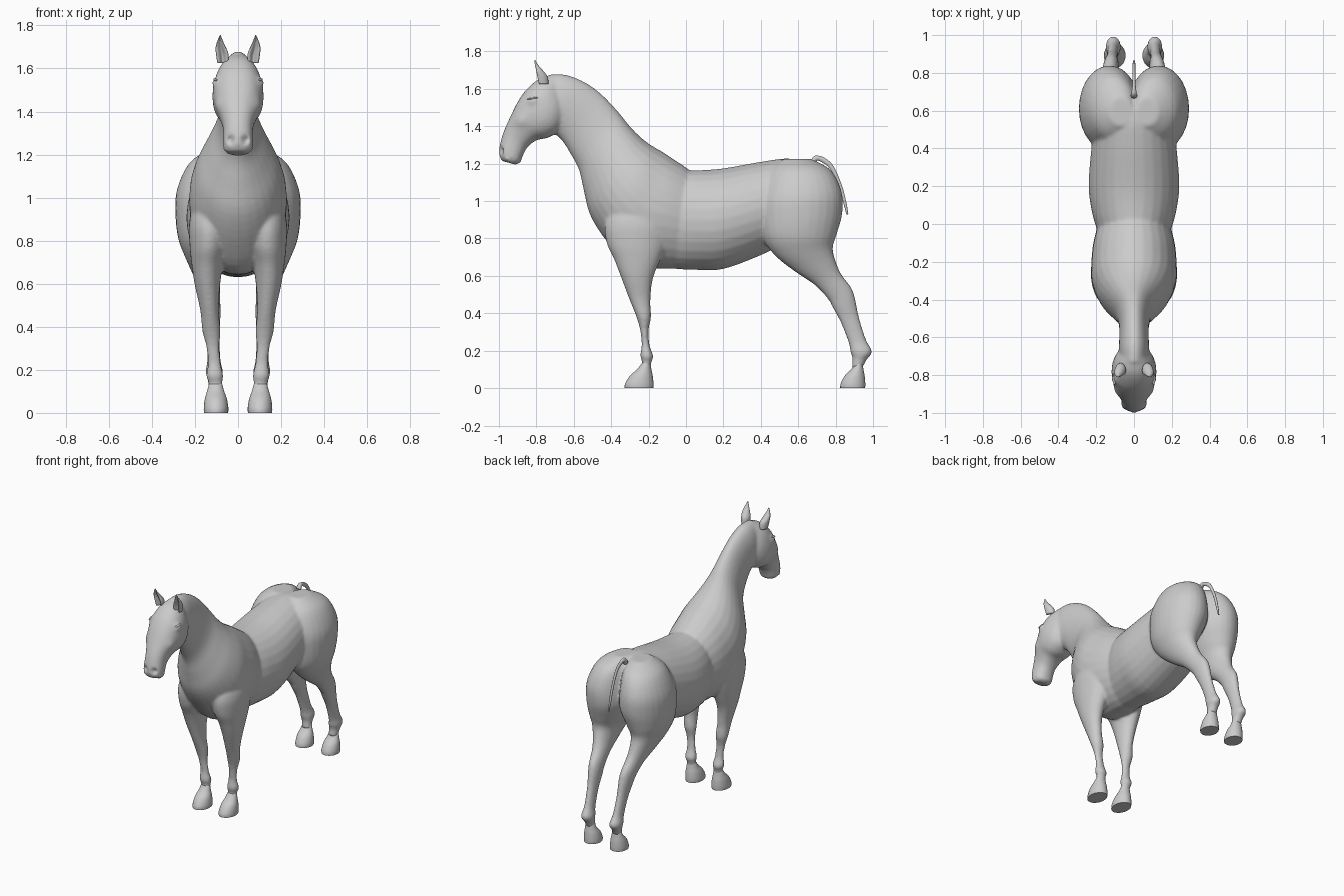
import bpy, bmesh, math
from mathutils import Vector

coat = bpy.data.materials.new("grey")
coat.diffuse_color = (0.6, 0.6, 0.6, 1)


def spline(rows, steps):
    """Catmull-Rom rows between the given sections."""
    out = []
    for i in range(len(rows) - 1):
        p0, p1 = rows[max(i - 1, 0)], rows[i]
        p2, p3 = rows[i + 1], rows[min(i + 2, len(rows) - 1)]
        for s in range(steps):
            t = s / steps
            out.append([0.5 * (2 * b + (c - a) * t + (2 * a - 5 * b + 4 * c - d) * t * t
                               + (3 * b - a - 3 * c + d) * t ** 3)
                        for a, b, c, d in zip(p0, p1, p2, p3)])
    return out + [list(rows[-1])]


def loft(bm, rows, side=1, steps=4, segs=28, power=1.0, scoop=0.0):
    """Skin sections: front y, front z, back y, back z, half width, centre x."""
    rings = []
    for y1, z1, y2, z2, w, x in spline(rows, steps):
        ring = []
        for k in range(segs):
            a = 2 * math.pi * k / segs
            c, s = math.cos(a), math.sin(a)
            c = math.copysign(abs(c) ** power, c)
            s = math.copysign(abs(s) ** power, s)
            if s > 0:
                s *= 1 - scoop * (1 - abs(c)) * 1.6
            ring.append(bm.verts.new((side * (x + w * c),
                                      (y1 + y2) / 2 + s * (y1 - y2) / 2,
                                      (z1 + z2) / 2 + s * (z1 - z2) / 2)))
        rings.append(ring)
    faces = [bm.faces.new(rings[0]), bm.faces.new(rings[-1])]
    for r, q in zip(rings, rings[1:]):
        for k in range(segs):
            n = (k + 1) % segs
            faces.append(bm.faces.new((r[k], r[n], q[n], q[k])))
    bmesh.ops.recalc_face_normals(bm, faces=faces)


def finish(name, bm):
    me = bpy.data.meshes.new(name)
    bm.to_mesh(me)
    bm.free()
    me.materials.append(coat)
    for p in me.polygons:
        p.use_smooth = True
    ob = bpy.data.objects.new(name, me)
    bpy.context.collection.objects.link(ob)
    return ob


barrel = [
    (0.66, 1.20, 0.66, 0.88, 0.14, 0), (0.55, 1.228, 0.55, 0.79, 0.20, 0),
    (0.40, 1.21, 0.41, 0.715, 0.225, 0), (0.20, 1.175, 0.20, 0.637, 0.24, 0),
    (0.06, 1.165, 0.06, 0.632, 0.222, 0), (-0.02, 1.17, -0.05, 0.637, 0.195, 0),
    (-0.10, 1.2, -0.15, 0.65, 0.17, 0)]
neck = [
    (0.035, 1.15, 0.02, 0.70, 0.175, 0), (0.0, 1.18, -0.04, 0.645, 0.195, 0),
    (-0.06, 1.22, -0.16, 0.64, 0.217, 0), (-0.12, 1.26, -0.30, 0.66, 0.226, 0),
    (-0.18, 1.295, -0.42, 0.78, 0.222, 0), (-0.235, 1.335, -0.51, 0.92, 0.19, 0),
    (-0.30, 1.40, -0.545, 1.05, 0.14, 0), (-0.36, 1.475, -0.57, 1.16, 0.098, 0),
    (-0.45, 1.57, -0.61, 1.24, 0.08, 0), (-0.54, 1.635, -0.66, 1.32, 0.078, 0),
    (-0.64, 1.675, -0.70, 1.36, 0.08, 0), (-0.73, 1.678, -0.75, 1.42, 0.07, 0)]
head = [
    (-0.71, 1.675, -0.645, 1.53, 0.055, 0), (-0.79, 1.65, -0.645, 1.45, 0.098, 0),
    (-0.855, 1.595, -0.68, 1.375, 0.118, 0), (-0.90, 1.53, -0.74, 1.338, 0.113, 0),
    (-0.94, 1.45, -0.80, 1.325, 0.09, 0), (-0.975, 1.37, -0.85, 1.285, 0.07, 0),
    (-0.995, 1.30, -0.875, 1.235, 0.068, 0), (-1.0, 1.255, -0.885, 1.207, 0.066, 0),
    (-0.985, 1.215, -0.91, 1.195, 0.048, 0)]
hind_leg = [
    (0.52, 1.225, 0.67, 1.225, 0.06, 0.07), (0.45, 1.16, 0.775, 1.165, 0.12, 0.105),
    (0.395, 1.03, 0.832, 1.05, 0.155, 0.128), (0.385, 0.92, 0.835, 0.93, 0.16, 0.131),
    (0.41, 0.80, 0.805, 0.82, 0.132, 0.146), (0.48, 0.705, 0.785, 0.75, 0.095, 0.152),
    (0.58, 0.625, 0.80, 0.68, 0.068, 0.145), (0.69, 0.55, 0.83, 0.61, 0.05, 0.133),
    (0.76, 0.475, 0.882, 0.54, 0.042, 0.124), (0.785, 0.43, 0.903, 0.485, 0.039, 0.12),
    (0.83, 0.345, 0.925, 0.38, 0.03, 0.116), (0.87, 0.24, 0.962, 0.26, 0.03, 0.112),
    (0.88, 0.19, 0.995, 0.195, 0.04, 0.11), (0.89, 0.16, 0.965, 0.15, 0.034, 0.107),
    (0.885, 0.11, 0.945, 0.11, 0.032, 0.104)]
fore_leg = [
    (-0.34, 1.06, -0.12, 1.06, 0.06, 0.12), (-0.43, 0.90, -0.08, 0.90, 0.095, 0.13),
    (-0.425, 0.78, -0.10, 0.78, 0.09, 0.135), (-0.385, 0.69, -0.14, 0.68, 0.073, 0.142),
    (-0.35, 0.60, -0.178, 0.58, 0.058, 0.142), (-0.305, 0.48, -0.19, 0.47, 0.043, 0.132),
    (-0.265, 0.38, -0.187, 0.38, 0.042, 0.124), (-0.245, 0.31, -0.20, 0.31, 0.031, 0.117),
    (-0.237, 0.23, -0.195, 0.23, 0.03, 0.11), (-0.245, 0.175, -0.175, 0.17, 0.04, 0.108),
    (-0.235, 0.14, -0.185, 0.14, 0.032, 0.105), (-0.24, 0.10, -0.19, 0.10, 0.032, 0.103)]

# Body, neck, head and legs fused into one skin
bm = bmesh.new()
loft(bm, barrel)
loft(bm, neck)
loft(bm, head, power=0.88)
for s in (1, -1):
    loft(bm, hind_leg, s)
    loft(bm, fore_leg, s)
raw = finish("body_raw", bm)
mod = raw.modifiers.new("fuse", 'REMESH')
mod.mode = 'VOXEL'
mod.voxel_size = 0.0095
mod.use_smooth_shade = True
mod = raw.modifiers.new("soften", 'SMOOTH')
mod.factor, mod.iterations = 0.5, 5
deps = bpy.context.evaluated_depsgraph_get()
skin = bpy.data.meshes.new_from_object(raw.evaluated_get(deps))
bpy.data.objects.remove(raw)
body = bpy.data.objects.new("body", skin)
bpy.context.collection.objects.link(body)

# Sculpted hollows and swellings: centre, radius, inward push along x, y, z
dents = [((0.035, -0.995, 1.268), 0.018, (-0.004, 0.022, 0)),   # nostril
         ((0.05, -0.955, 1.222), 0.014, (-0.012, 0, 0.006)),    # mouth corner
         ((0.105, -0.825, 1.54), 0.025, (-0.014, 0, 0)),        # eye socket
         ((0.09, -0.87, 1.585), 0.022, (0.006, -0.004, 0)),     # brow
         ((0.08, -0.885, 1.43), 0.035, (-0.010, 0, 0))]         # cheek hollow
for v in skin.vertices:
    if v.co.y > -0.7:
        continue
    for c, r, push in dents:
        p = Vector((abs(v.co.x), v.co.y, v.co.z))
        g = math.exp(-((p - Vector(c)).length / r) ** 2)
        if g > 0.01:
            v.co += Vector((math.copysign(push[0], v.co.x), push[1], push[2])) * g
skin.materials.clear()
skin.materials.append(coat)
for p in skin.polygons:
    p.use_smooth = True

hoof = [(-0.235, 0.135, -0.19, 0.13, 0.031, 0.104), (-0.262, 0.10, -0.185, 0.10, 0.04, 0.104),
        (-0.30, 0.066, -0.178, 0.066, 0.051, 0.103), (-0.325, 0.025, -0.174, 0.025, 0.057, 0.102),
        (-0.328, 0.0, -0.175, 0.0, 0.056, 0.102)]
ear = [(-0.805, 1.625, -0.735, 1.625, 0.026, 0.07), (-0.815, 1.665, -0.74, 1.665, 0.029, 0.073),
       (-0.815, 1.70, -0.762, 1.695, 0.024, 0.08), (-0.815, 1.73, -0.788, 1.725, 0.013, 0.083),
       (-0.813, 1.757, -0.807, 1.755, 0.002, 0.082)]
for s, label in ((1, "left"), (-1, "right")):
    # Hooves
    for part, dy, sy in (("fore", 0, 1.0), ("hind", 1.11, 0.87)):
        bm = bmesh.new()
        rows = [(a * sy + dy, b, c * sy + dy, d, w, x) for a, b, c, d, w, x in hoof]
        loft(bm, rows, s)
        for e in bm.edges:
            if len(e.link_faces) == 2 and e.calc_face_angle() > 0.9:
                e.smooth = False
        finish(f"{part}_hoof_{label}", bm)
    # Ears, scooped at the front
    bm = bmesh.new()
    loft(bm, ear, s, scoop=0.75)
    finish(f"ear_{label}", bm)
    # Eyes with an upper lid
    bm = bmesh.new()
    for z, size in ((1.535, (0.011, 0.02, 0.012)), (1.549, (0.011, 0.03, 0.006))):
        new = bmesh.ops.create_uvsphere(bm, u_segments=16, v_segments=10, radius=1)["verts"]
        for v in new:
            v.co = Vector((s * 0.103 + v.co.x * size[0], -0.82 + v.co.y * size[1],
                           z + v.co.z * size[2] + v.co.y * 0.004))
    finish(f"eye_{label}", bm)

# Thin tail
bm = bmesh.new()
loft(bm, [(0.665, 1.215, 0.69, 1.195, 0.018, 0), (0.69, 1.243, 0.70, 1.215, 0.014, 0),
          (0.74, 1.232, 0.725, 1.208, 0.009, 0), (0.79, 1.185, 0.77, 1.172, 0.008, 0),
          (0.835, 1.08, 0.817, 1.075, 0.008, 0), (0.858, 0.99, 0.842, 0.986, 0.007, 0),
          (0.868, 0.93, 0.858, 0.928, 0.004, 0)], segs=14)
finish("tail", bm)
